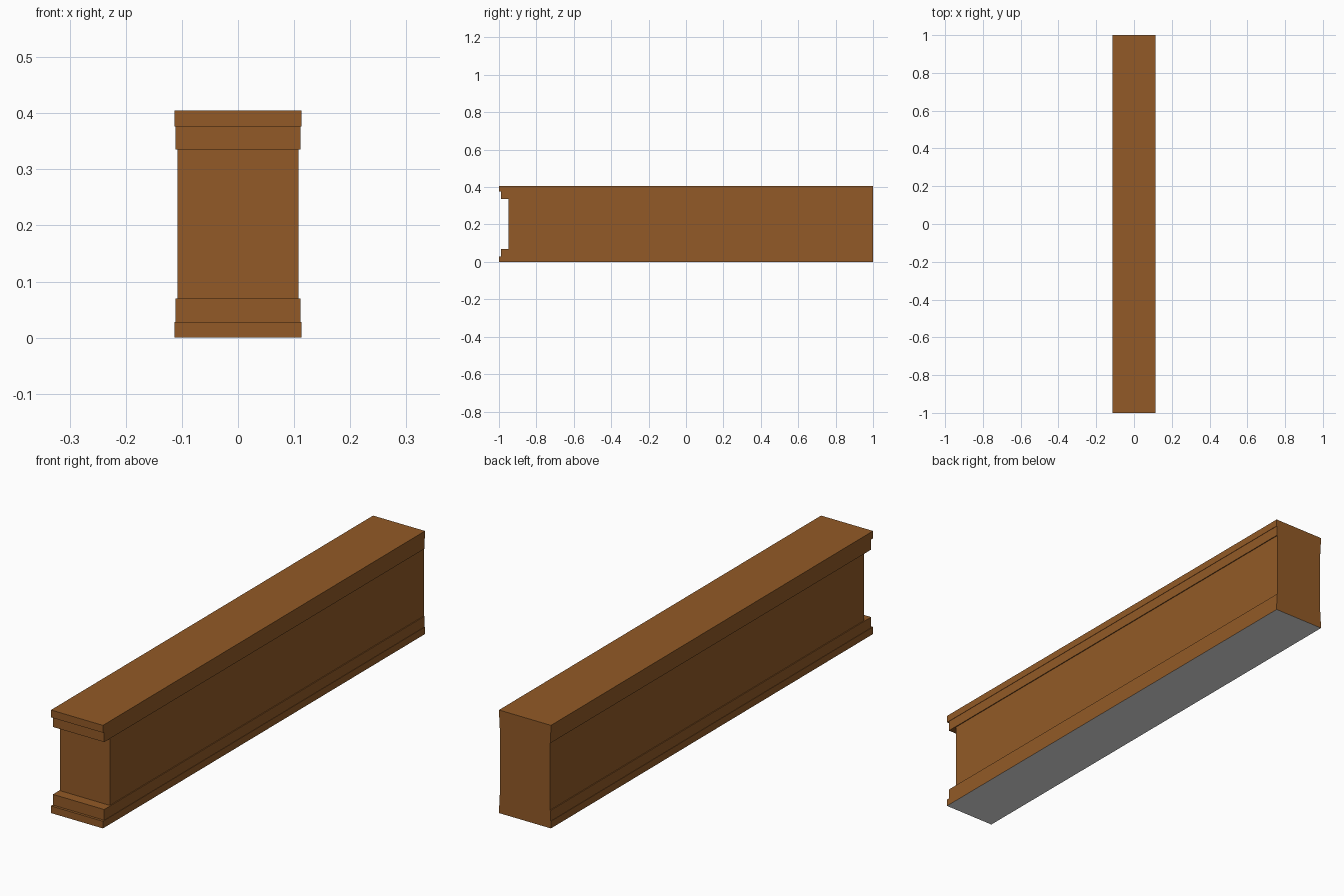
import bpy

if "Cube" in bpy.data.objects:
    bpy.data.objects.remove(bpy.data.objects["Cube"])


def material(name, colour):
    m = bpy.data.materials.new(name)
    m.diffuse_color = (*colour, 1)
    m.use_nodes = True
    m.node_tree.nodes["Principled BSDF"].inputs["Base Color"].default_value = m.diffuse_color
    return m


brown = material("brown wood", (0.288, 0.102, 0.020))
grey = material("grey underside", (0.8, 0.8, 0.8))


def block(name, half_width, y_front, z0, z1):
    """Box running from y_front to the flush back end at y = 1."""
    bpy.ops.mesh.primitive_cube_add(size=1)
    ob = bpy.context.object
    ob.name = name
    for v in ob.data.vertices:
        v.co = (v.co.x * 2 * half_width,
                y_front if v.co.y < 0 else 1.0,
                z0 if v.co.z < 0 else z1)
    ob.data.materials.append(brown)
    return ob


# Main beam, recessed at the front end
block("beam_body", 0.108, -0.95, 0.07, 0.335)

# Stepped mouldings, bottom and top
block("lower_moulding", 0.1115, -0.99, 0.028, 0.07)
block("upper_moulding", 0.1115, -0.99, 0.335, 0.376)
base = block("base_plate", 0.113, -1.0, 0.0, 0.028)
block("top_plate", 0.113, -1.0, 0.376, 0.405)

# Grey underside
base.data.materials.append(grey)
for p in base.data.polygons:
    if p.normal.z < -0.5:
        p.material_index = 1
